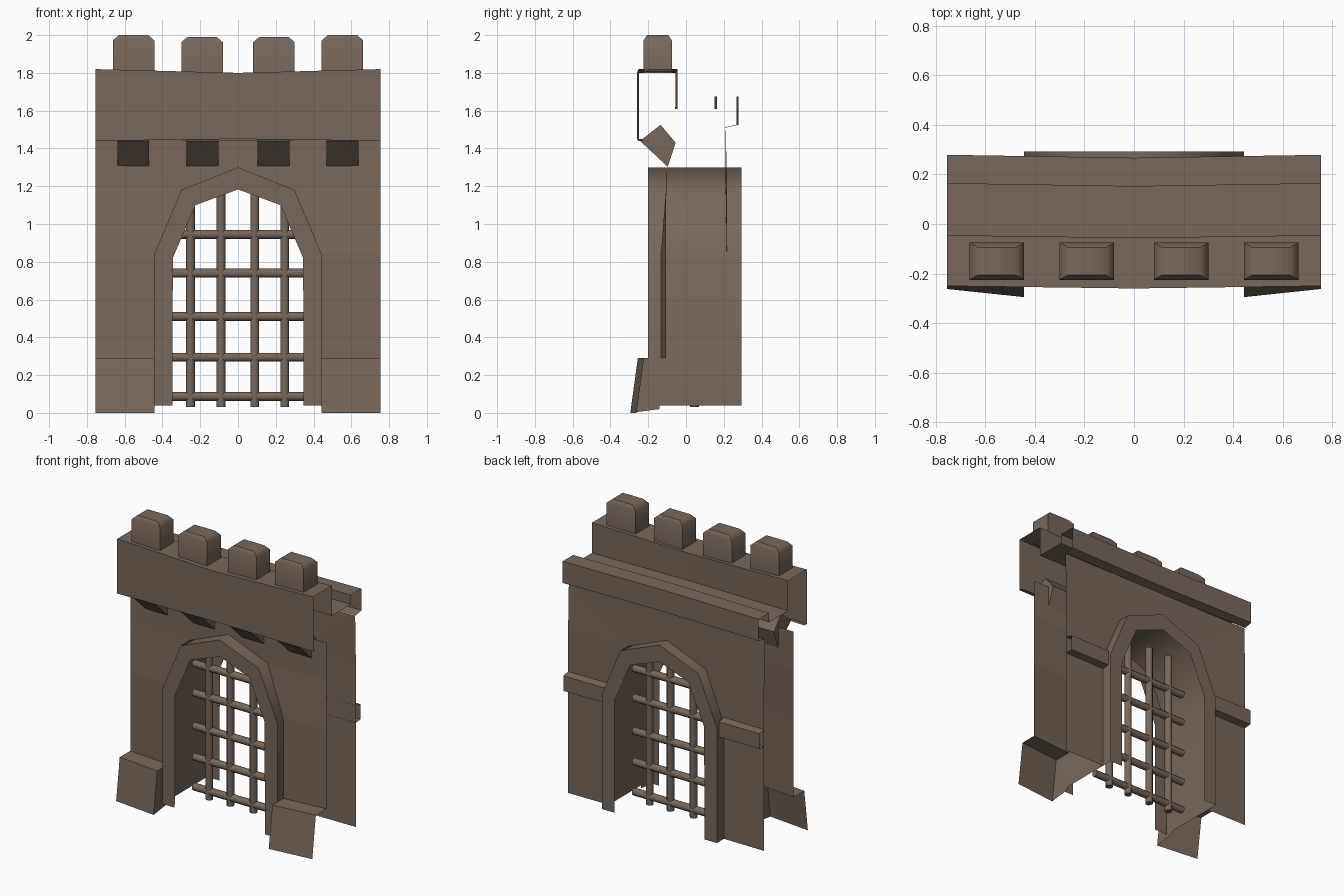
import bpy, bmesh, math
from mathutils import Vector

if "Cube" in bpy.data.objects:
    bpy.data.objects.remove(bpy.data.objects["Cube"])

stone = bpy.data.materials.new("brown_stone")
stone.diffuse_color = (0.19, 0.137, 0.104, 1)
stone.use_nodes = True
stone.node_tree.nodes["Principled BSDF"].inputs["Base Color"].default_value = stone.diffuse_color

W = 0.755
ARCH_OUT = [(0.443, 0.04), (0.443, 0.84), (0.30, 1.18), (0, 1.30)]
ARCH_IN = [(0.347, 0.04), (0.345, 0.82), (0.225, 1.10), (0, 1.183)]


def mesh(name, verts, faces, smooth=False, toward=None):
    me = bpy.data.meshes.new(name)
    bm = bmesh.new()
    vs = [bm.verts.new(v) for v in verts]
    for f in faces:
        face = bm.faces.new([vs[i] for i in f])
        face.normal_update()
        if toward and face.normal.dot(Vector(toward)) < 0:
            face.normal_flip()
    bm.to_mesh(me)
    bm.free()
    me.materials.append(stone)
    ob = bpy.data.objects.new(name, me)
    bpy.context.collection.objects.link(ob)
    if smooth:
        bpy.ops.object.select_all(action='DESELECT')
        ob.select_set(True)
        bpy.context.view_layer.objects.active = ob
        bpy.ops.object.shade_smooth_by_angle(angle=math.radians(50))
    return ob


def sweep(name, rows):
    """Skin consecutive rows of points that run along x."""
    n = len(rows[0])
    verts = [p for r in rows for p in r]
    faces = [(i * n + j, i * n + j + 1, (i + 1) * n + j + 1, (i + 1) * n + j)
             for i in range(len(rows) - 1) for j in range(n - 1)]
    return mesh(name, verts, faces)


def bowed(y, z, dy=-0.012, dz=0.0):
    return [(-W, y, z), (0, y + dy, z + dz), (W, y, z)]


# overhanging parapet, open at the ends, slightly sagging in the middle
sweep("parapet", [bowed(-0.225, 1.44, -0.01, 0.01), bowed(-0.25, 1.44, -0.01, 0.01),
                  bowed(-0.25, 1.82, -0.01, -0.02), bowed(-0.045, 1.82, -0.01, -0.02),
                  bowed(-0.045, 1.61)])
# walkway with the rear kerb and its moulding
sweep("walkway_floor", [bowed(-0.045, 1.61), bowed(0.163, 1.61)])
sweep("rear_kerb", [bowed(0.163, 1.61), bowed(0.163, 1.675), bowed(0.279, 1.675),
                    bowed(0.279, 1.525), bowed(0.218, 1.512)])


# wall sheets that surround the arch
def wall(name, z0, z1, y_end, y_arch, y_top, toward):
    verts, faces = [], []
    for s in (1, -1):
        b = len(verts)
        inner = [(0.443, z0)] + ARCH_OUT[1:] + [(0, z1)]
        verts += [(s * x, y_arch if z < 1 else y_top, z) for x, z in inner]
        verts += [(s * W, y_end, z) for z in (z0, 0.84, 1.18)] + [(s * W, y_top, z1)]
        faces += [[b + i for i in f] for f in
                  ((0, 5, 6, 1), (1, 6, 7, 2), (2, 7, 8), (2, 8, 3), (3, 8, 4))]
    return mesh(name, verts, faces, toward=toward)


wall("front_wall", 0.29, 1.445, -0.106, -0.133, -0.102, (0, -1, 0))
wall("back_wall", 0.04, 1.513, 0.218, 0.216, 0.210, (0, 1, 0))

# arch frames and passage
out = ARCH_OUT + [(-x, z) for x, z in ARCH_OUT[-2::-1]]
inn = ARCH_IN + [(-x, z) for x, z in ARCH_IN[-2::-1]]
n = len(out)
Y0, Y1 = -0.2, 0.293
strip = [(i, i + 1, n + i + 1, n + i) for i in range(n - 1)]
for name, y, d in (("front_arch_frame", Y0, -1), ("back_arch_frame", Y1, 1)):
    mesh(name, [(x, y, z) for x, z in out] + [(x, y, z) for x, z in inn],
         strip, toward=(0, d, 0))
mesh("arch_passage", [(x, Y0, z) for x, z in out] + [(x, Y1, z) for x, z in out],
     [f[::-1] for f in strip], smooth=True)

for s, side in ((-1, "left"), (1, "right")):
    # splayed plinth: top, front and inner side
    a, b = s * W, s * 0.443
    v = [(a, -0.262, 0), (b, -0.295, 0), (a, -0.222, 0.29), (b, -0.255, 0.29),
         (a, -0.106, 0.29), (b, -0.133, 0.29), (b, -0.14, 0.02)]
    mesh(side + "_plinth", v, [(0, 1, 3, 2), (2, 3, 5, 4), (1, 6, 5, 3)],
         toward=(-s, -1, 1))
    # rear belt course
    prof = [(0.216, 0.885), (0.27, 0.875), (0.27, 0.77), (0.216, 0.765)]
    xs = sorted((a, b))
    sweep(side + "_belt", [[(x, y, z) for x in xs] for y, z in prof])

# corbels (tilted blocks) under the parapet
for i, x in enumerate((-0.555, -0.188, 0.188, 0.553)):
    prof = [(-0.243, 1.44), (-0.135, 1.525), (-0.055, 1.43), (-0.097, 1.303)]
    h = 0.084
    v = [(x - h, y, z) for y, z in prof] + [(x + h, y, z) for y, z in prof]
    f = [(3, 2, 1, 0), (4, 5, 6, 7)] + [(j, (j + 1) % 4, 4 + (j + 1) % 4, 4 + j)
                                        for j in range(4)]
    ob = mesh("corbel_%d" % (i + 1), v, f)
    bm = bmesh.new()
    bm.from_mesh(ob.data)
    bmesh.ops.recalc_face_normals(bm, faces=bm.faces)
    bm.to_mesh(ob.data)
    bm.free()

# merlons with chamfered caps
for i, (x, top) in enumerate(((-0.553, 2.0), (-0.19, 1.99), (0.19, 1.99), (0.553, 2.0))):
    rows = [(0.11, 0.075, top - 0.19), (0.11, 0.075, top - 0.028), (0.078, 0.056, top)]
    v = [(x + sx * hx, -0.15 + sy * hy, z) for hx, hy, z in rows
         for sx, sy in ((-1, -1), (1, -1), (1, 1), (-1, 1))]
    f = [(r + j, r + (j + 1) % 4, r + 4 + (j + 1) % 4, r + 4 + j)
         for r in (0, 4) for j in range(4)] + [(8, 9, 10, 11)]
    mesh("merlon_%d" % (i + 1), v, f, smooth=True)


# portcullis bars
def bar(name, p, q, r=0.025, k=8):
    p, q = Vector(p), Vector(q)
    u = Vector((0, 1, 0))
    w = (q - p).normalized().cross(u)
    ring = [r * (math.cos(t) * u - math.sin(t) * w)
            for t in (math.tau * (j + 0.5) / k for j in range(k))]
    v = [p + c for c in ring] + [q + c for c in ring]
    f = [(j, (j + 1) % k, k + (j + 1) % k, k + j) for j in range(k)]
    f += [tuple(range(k))[::-1], tuple(range(k, 2 * k))]
    ob = mesh(name, v, f, smooth=True)
    bm = bmesh.new()
    bm.from_mesh(ob.data)
    bmesh.ops.recalc_face_normals(bm, faces=bm.faces)
    bm.to_mesh(ob.data)
    bm.free()


for i, x in enumerate((-0.252, -0.09, 0.088, 0.247)):
    bar("vertical_bar_%d" % (i + 1), (x, 0.045, 0.032), (x, 0.045, 1.188))
for i, z in enumerate((0.087, 0.295, 0.51, 0.74, 0.945)):
    bar("cross_bar_%d" % (i + 1), (-0.37, 0.045, z), (0.37, 0.045, z))
